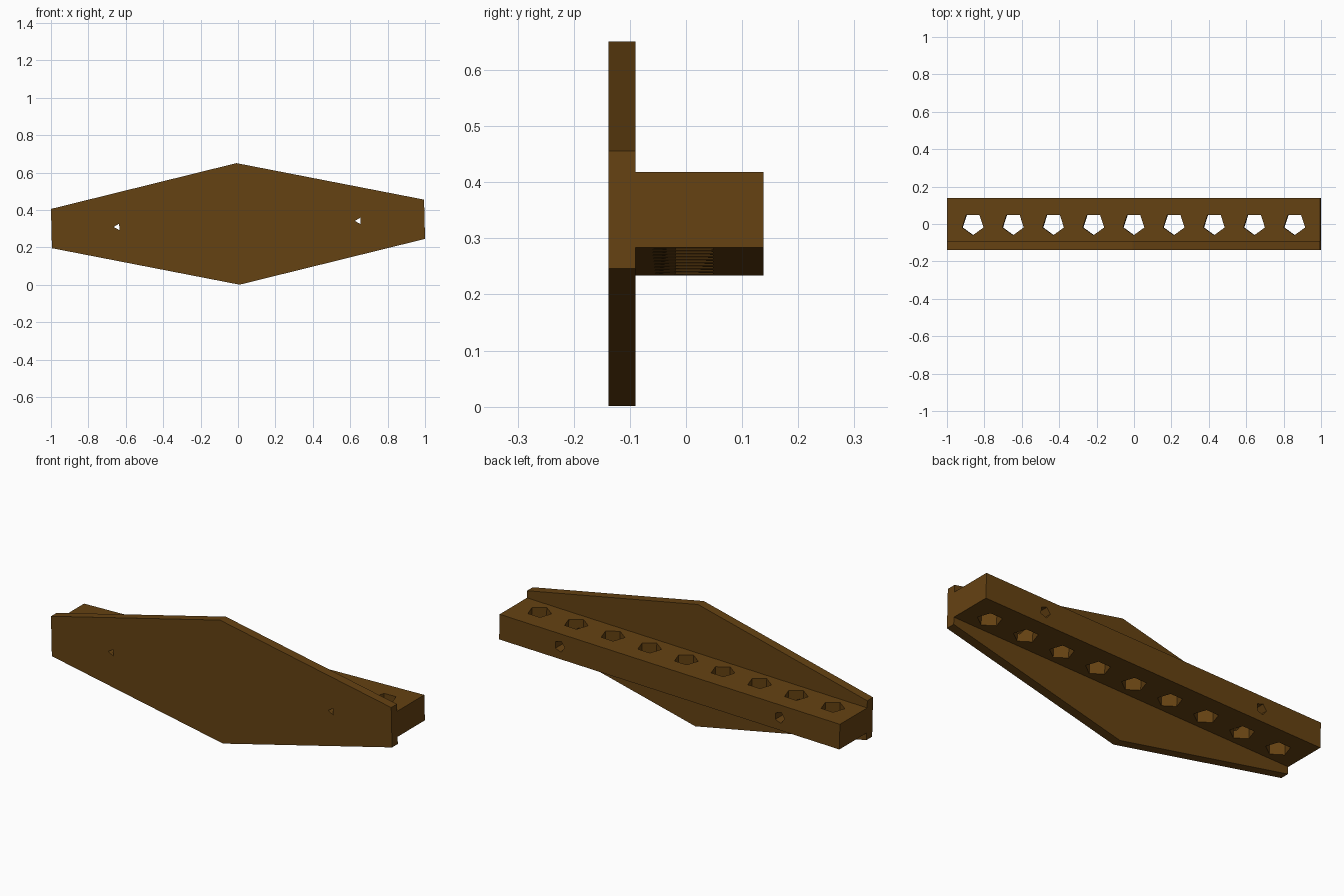
import bpy, bmesh, math
from mathutils import Matrix, Vector

if "Cube" in bpy.data.objects:
    bpy.data.objects.remove(bpy.data.objects["Cube"])

L = 0.9977                       # half length
MID_Z = 0.326                    # height of the part's centre line
TILT = Matrix.Translation((0, 0, MID_Z)) @ Matrix.Rotation(-math.atan(0.025), 4, 'Y')

brown = bpy.data.materials.new("brown")
brown.diffuse_color = (0.13, 0.054, 0.006, 1)
brown.use_nodes = True
brown.node_tree.nodes["Principled BSDF"].inputs["Base Color"].default_value = brown.diffuse_color


def prisms(name, profiles, offset):
    """Extrude each closed 3D profile by offset, all in one object."""
    bm = bmesh.new()
    for pts in profiles:
        face = bm.faces.new([bm.verts.new(p) for p in pts])
        ext = bmesh.ops.extrude_face_region(bm, geom=[face])
        moved = [g for g in ext["geom"] if isinstance(g, bmesh.types.BMVert)]
        bmesh.ops.translate(bm, verts=moved, vec=Vector(offset))
    bmesh.ops.recalc_face_normals(bm, faces=bm.faces)
    bm.transform(TILT)
    mesh = bpy.data.meshes.new(name)
    bm.to_mesh(mesh)
    bm.free()
    obj = bpy.data.objects.new(name, mesh)
    mesh.materials.append(brown)
    bpy.context.collection.objects.link(obj)
    return obj


def ring(n, r, start):
    return [(r * math.cos(start + i * math.tau / n),
             r * math.sin(start + i * math.tau / n)) for i in range(n)]


def combine(target, other, operation):
    mod = target.modifiers.new(operation.lower(), 'BOOLEAN')
    mod.operation, mod.solver, mod.object = operation, 'EXACT', other
    bpy.context.view_layer.objects.active = target
    bpy.ops.object.modifier_apply(modifier=mod.name)
    bpy.data.objects.remove(other)


# Six-sided front plate
outline = [(-L, 0.105), (0, 0.325), (L, 0.105), (L, -0.105), (0, -0.325), (-L, -0.105)]
holder = prisms("rack_holder", [[(x, -0.138, z) for x, z in outline]], (0, 0.048, 0))

# Bar behind the plate, overlapping it slightly
bar_side = [(-L, -0.067), (L, -0.067), (L, 0.067), (-L, 0.067)]
bar = prisms("bar", [[(x, -0.1, z) for x, z in bar_side]], (0, 0.238, 0))
combine(holder, bar, 'UNION')

# Row of nine pentagonal holes through the bar
holes = prisms("tool_holes", [[(i * 0.215 + x, y, -0.15) for x, y in ring(5, 0.06, -math.pi / 2)]
                              for i in range(-4, 5)], (0, 0, 0.3))
combine(holder, holes, 'DIFFERENCE')

# Screw bores in the bar, narrowing to small triangular holes in the plate
bores = prisms("screw_bores", [[(cx + x, -0.09, z) for x, z in ring(5, 0.03, math.pi)]
                               for cx in (-0.645, 0.645)], (0, 0.3, 0))
combine(holder, bores, 'DIFFERENCE')
screws = prisms("screw_holes", [[(cx + x, -0.2, z) for x, z in ring(3, 0.02, math.pi)]
                                for cx in (-0.645, 0.645)], (0, 0.15, 0))
combine(holder, screws, 'DIFFERENCE')
